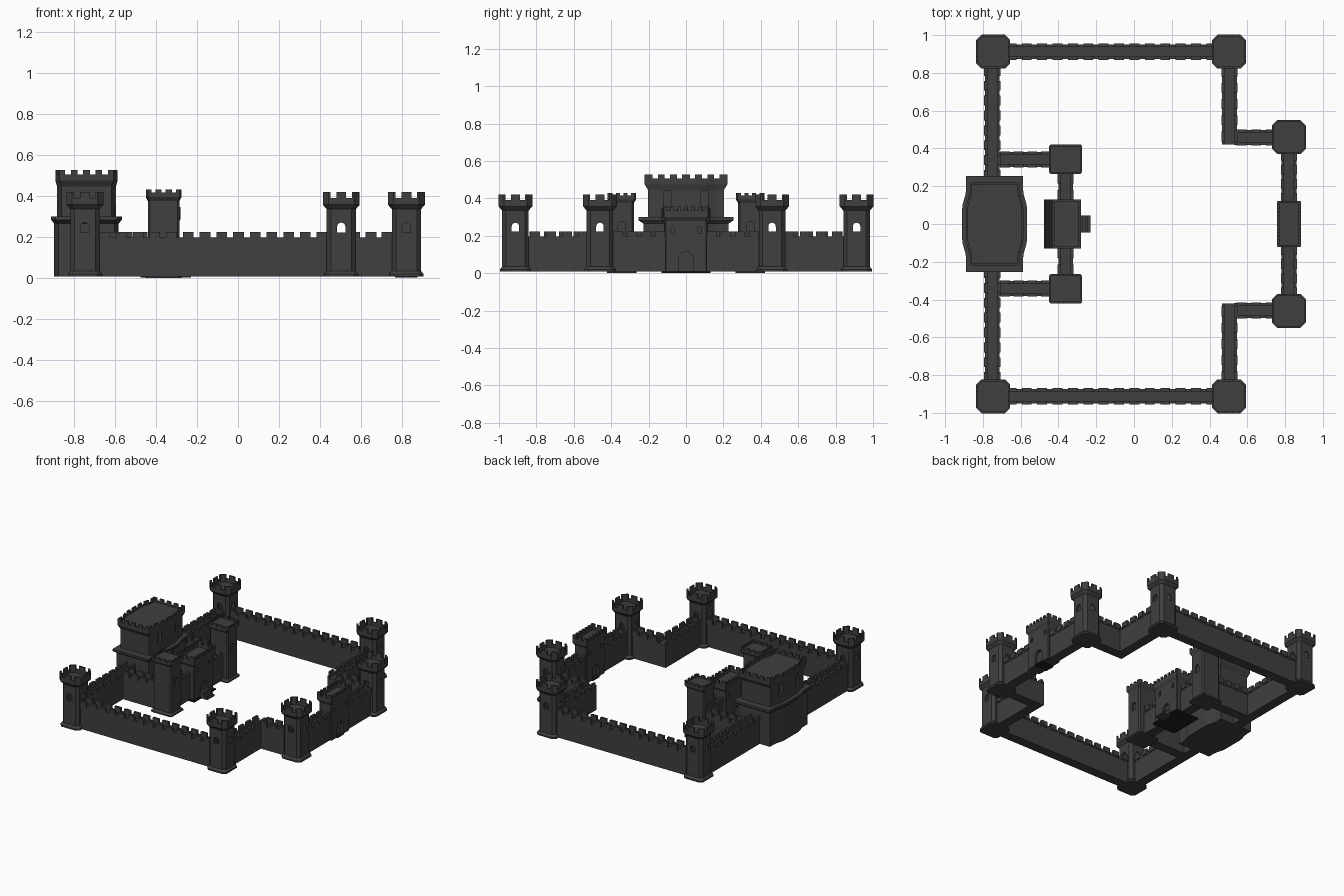
import bpy, bmesh, math
from mathutils import Vector, Matrix

if "Cube" in bpy.data.objects:
    bpy.data.objects.remove(bpy.data.objects["Cube"])


def material(name, v):
    m = bpy.data.materials.new(name)
    m.diffuse_color = (v, v, v, 1)
    m.use_nodes = True
    m.node_tree.nodes["Principled BSDF"].inputs["Base Color"].default_value = m.diffuse_color
    return m


STONE = material("dark_stone", 0.05)
GRATE = material("black_iron", 0.012)


def make(name, bm, mat=STONE, loc=(0, 0, 0)):
    bmesh.ops.recalc_face_normals(bm, faces=bm.faces)
    me = bpy.data.meshes.new(name)
    bm.to_mesh(me)
    bm.free()
    me.materials.append(mat)
    ob = bpy.data.objects.new(name, me)
    ob.location = loc
    bpy.context.collection.objects.link(ob)
    return ob


def loft(bm, rings):
    """Closed skin through rings of equal point count."""
    vs = [[bm.verts.new(p) for p in r] for r in rings]
    n = len(vs[0])
    for a, b in zip(vs, vs[1:]):
        for i in range(n):
            bm.faces.new((a[i], a[(i + 1) % n], b[(i + 1) % n], b[i]))
    bm.faces.new(vs[0][::-1])
    bm.faces.new(vs[-1])
    return bm


def octo(hx, hy, c, z):
    """Rectangle with chamfered corners."""
    return [(hx, c - hy, z), (hx, hy - c, z), (hx - c, hy, z), (c - hx, hy, z),
            (-hx, hy - c, z), (-hx, c - hy, z), (c - hx, -hy, z), (hx - c, -hy, z)]


def bowed(hx, hy, z, bow=0.021):
    """Keep outline: both long sides swell gently in the middle."""
    side = []
    for y in (-hy, -0.18, -0.155, -0.13, -0.105, -0.08, 0.08, 0.105, 0.13, 0.155, 0.18, hy):
        t = min(1, max(0, (0.18 - abs(y)) / 0.1))
        side.append((hx + bow * t * t * (3 - 2 * t), y, z))
    return side + [(-x, -y, z) for x, y, z in side]


def box(bm, x0, x1, y0, y1, z0, z1):
    m = Matrix.Translation(((x0 + x1) / 2, (y0 + y1) / 2, (z0 + z1) / 2))
    bmesh.ops.create_cube(bm, size=1, matrix=m @ Matrix.Diagonal((x1 - x0, y1 - y0, z1 - z0, 1)))
    return bm


def cbox(*a):
    return box(bmesh.new(), *a)


def arch(axis, c, h, z0, z1, a, b):
    """Round-headed opening running from a to b along x or y."""
    prof = [(c - h, z0), (c + h, z0)]
    prof += [(c + h * math.cos(math.pi * i / 8), z1 - h + h * math.sin(math.pi * i / 8)) for i in range(9)]
    ring = lambda d: [(d, p, z) if axis == "x" else (p, d, z) for p, z in prof]
    return loft(bmesh.new(), [ring(a), ring(b)])


def notches(xs, ys, w, z):
    """Gaps between merlons, cut right across the parapet."""
    return ([cbox(x - w / 2, x + w / 2, -1, 1, z, 1) for x in xs] +
            [cbox(-1, 1, y - w / 2, y + w / 2, z, 1) for y in ys])


def cut(ob, cutters):
    """Subtract cutters, bake the result and remove the helpers."""
    helpers = []
    for bm in cutters:
        h = make("cutter", bm)
        h.hide_render = True
        h.location = ob.location
        m = ob.modifiers.new("cut", "BOOLEAN")
        m.operation, m.solver, m.object = "DIFFERENCE", "EXACT", h
        helpers.append(h)
    bpy.context.view_layer.update()
    dg = bpy.context.evaluated_depsgraph_get()
    me = bpy.data.meshes.new_from_object(ob.evaluated_get(dg))
    ob.modifiers.clear()
    ob.data = me
    for h in helpers:
        bpy.data.objects.remove(h)
    return ob


def copy(ob, name, loc):
    c = bpy.data.objects.new(name, ob.data)
    c.location = loc
    bpy.context.collection.objects.link(c)


# Outer towers: hollow, chamfered, with arched openings on four sides
tower = make("outer_tower", loft(bmesh.new(), [
    octo(h, h, c, z) for h, c, z in ((0.083, 0.022, 0.008), (0.083, 0.022, 0.02), (0.071, 0.02, 0.035),
                                     (0.071, 0.02, 0.335), (0.09, 0.028, 0.357), (0.09, 0.028, 0.42))]))
cut(tower, [
    loft(bmesh.new(), [octo(0.079, 0.079, 0.024, z) for z in (0.365, 0.5)]),
    loft(bmesh.new(), [octo(0.058, 0.058, 0.015, z) for z in (0.02, 0.33)]),
    arch("x", 0, 0.02, 0.222, 0.27, -0.2, 0.2), arch("y", 0, 0.02, 0.222, 0.27, -0.2, 0.2),
] + notches((-0.038, 0.038), (-0.038, 0.038), 0.028, 0.39))
tower.location = (-0.746, -0.912, 0)
for x, y in ((-0.746, 0.912), (0.503, -0.912), (0.503, 0.912), (0.82, -0.46), (0.82, 0.46)):
    copy(tower, "outer_tower", (x, y, 0))

# Inner towers: flat-roofed with low merlons
inner = make("inner_tower", loft(bmesh.new(), [
    octo(hx, hy, 0.01, z) for hx, hy, z in ((0.088, 0.079, 0), (0.088, 0.079, 0.01), (0.077, 0.064, 0.022),
                                            (0.077, 0.064, 0.375), (0.087, 0.077, 0.395), (0.087, 0.077, 0.43))]))
cut(inner, [loft(bmesh.new(), [octo(0.078, 0.068, 0.006, z) for z in (0.408, 0.5)]),
            arch("x", 0, 0.02, 0.215, 0.275, 0.062, 0.2), arch("x", 0, 0.02, 0.215, 0.275, -0.2, -0.062)]
    + notches((-0.05, 0, 0.05), (-0.04, 0, 0.04), 0.02, 0.416))
inner.location = (-0.362, -0.343, 0)
copy(inner, "inner_tower", (-0.362, 0.343, 0))


def wall(name, p, q):
    """Wall with a sunken walkway and overhanging merlons on both edges."""
    p, q = Vector(p), Vector(q)
    n = (q - p).length
    bm = cbox(0, n, -0.037, 0.037, 0.008, 0.18)
    k = max(1, round(n / 0.08))
    for s in (-1, 1):
        box(bm, 0, n, *sorted((s * 0.026, s * 0.039)), 0.176, 0.197)
        for i in range(k):
            c = (i + 0.5) * n / k
            box(bm, c - 0.026, c + 0.026, *sorted((s * 0.025, s * 0.043)), 0.184, 0.223)
    ob = make(name, bm, loc=(p.x, p.y, 0))
    ob.rotation_euler.z = math.atan2(q.y - p.y, q.x - p.x)


for s in (-1, 1):
    wall("long_wall", (-0.69, s * 0.912), (0.45, s * 0.912))
    wall("rear_wall", (-0.75, s * 0.22), (-0.75, s * 0.85))
    wall("side_wall", (0.505, s * 0.421), (0.505, s * 0.85))
    wall("return_wall", (0.53, s * 0.458), (0.765, s * 0.458))
    wall("gate_wall", (0.82, s * 0.1), (0.82, s * 0.4))
    wall("inner_side_wall", (-0.72, s * 0.342), (-0.43, s * 0.342))
    wall("inner_gate_wall", (-0.362, s * 0.11), (-0.362, s * 0.285))


def gatehouse(name, loc, hx, hy, zf, top):
    """Gatehouse with door, small windows, flared parapet."""
    ob = make(name, loft(bmesh.new(), [
        octo(x, y, 0.004, z) for x, y, z in ((hx, hy, 0.008), (hx, hy, zf), (hx + 0.012, hy + 0.012, zf + 0.02),
                                             (hx + 0.012, hy + 0.012, top))]))
    cs = [cbox(-hx, hx, -hy, hy, top - 0.045, 1)]
    for s in (-1, 1):
        cs.append(arch("x", 0, 0.038, 0, 0.115, s * (hx - 0.02), s * 0.3))
        for y in (-0.072, 0.072):
            cs.append(arch("x", y, 0.009, 0.212, 0.25, s * (hx - 0.012), s * 0.3))
    w = hy * 2 / 6
    cs += notches((-0.025, 0.025), [w * i for i in (-2.5, -1.5, -0.5, 0.5, 1.5, 2.5)], 0.02, top - 0.024)
    cut(ob, cs)
    ob.location = loc


gatehouse("outer_gatehouse", (0.82, 0, 0), 0.051, 0.11, 0.28, 0.358)
gatehouse("inner_gatehouse", (-0.357, 0, 0), 0.064, 0.118, 0.265, 0.345)

# Gate floors: dark grate under the inner gate, threshold under the outer one
bm = cbox(-0.476, -0.28, -0.13, 0.13, 0.002, 0.01)
for i in range(13):
    y = -0.12 + i * 0.02
    box(bm, -0.476, -0.28, y - 0.006, y + 0.006, 0.008, 0.016)
make("inner_gate_grate", bm, GRATE)
make("outer_gate_threshold", cbox(0.765, 0.875, -0.04, 0.04, 0.003, 0.012), GRATE)

# Steps before the inner gate
bm = bmesh.new()
for i in range(4):
    box(bm, -0.3, -0.23 - i * 0.014, -0.045, 0.045, 0.002 + i * 0.011, 0.013 + i * 0.011)
make("inner_gate_steps", bm)

# Keep: swelling lower storey with a ledge, narrower upper storey with parapet
KEEP = (-0.738, 0, 0)
make("keep_lower", loft(bmesh.new(), [bowed(hx, hy, z) for hx, hy, z in (
    (0.136, 0.228, 0.008), (0.136, 0.228, 0.265), (0.151, 0.255, 0.283), (0.151, 0.255, 0.3))]), loc=KEEP)
keep = make("keep_upper", loft(bmesh.new(), [bowed(hx, hy, z) for hx, hy, z in (
    (0.122, 0.203, 0.295), (0.122, 0.203, 0.445), (0.131, 0.221, 0.475), (0.131, 0.221, 0.527))]))
cs = [loft(bmesh.new(), [bowed(0.12, 0.21, z) for z in (0.495, 0.7)])]
for s in (-1, 1):
    for y in (-0.1, 0.1):
        cs.append(cbox(*sorted((s * 0.12, s * 0.3)), y - 0.02, y + 0.02, 0.355, 0.44))
cs += notches((-0.09, -0.03, 0.03, 0.09), (-0.165, -0.1, -0.035, 0.035, 0.1, 0.165), 0.028, 0.505)
cut(keep, cs)
keep.location = KEEP
